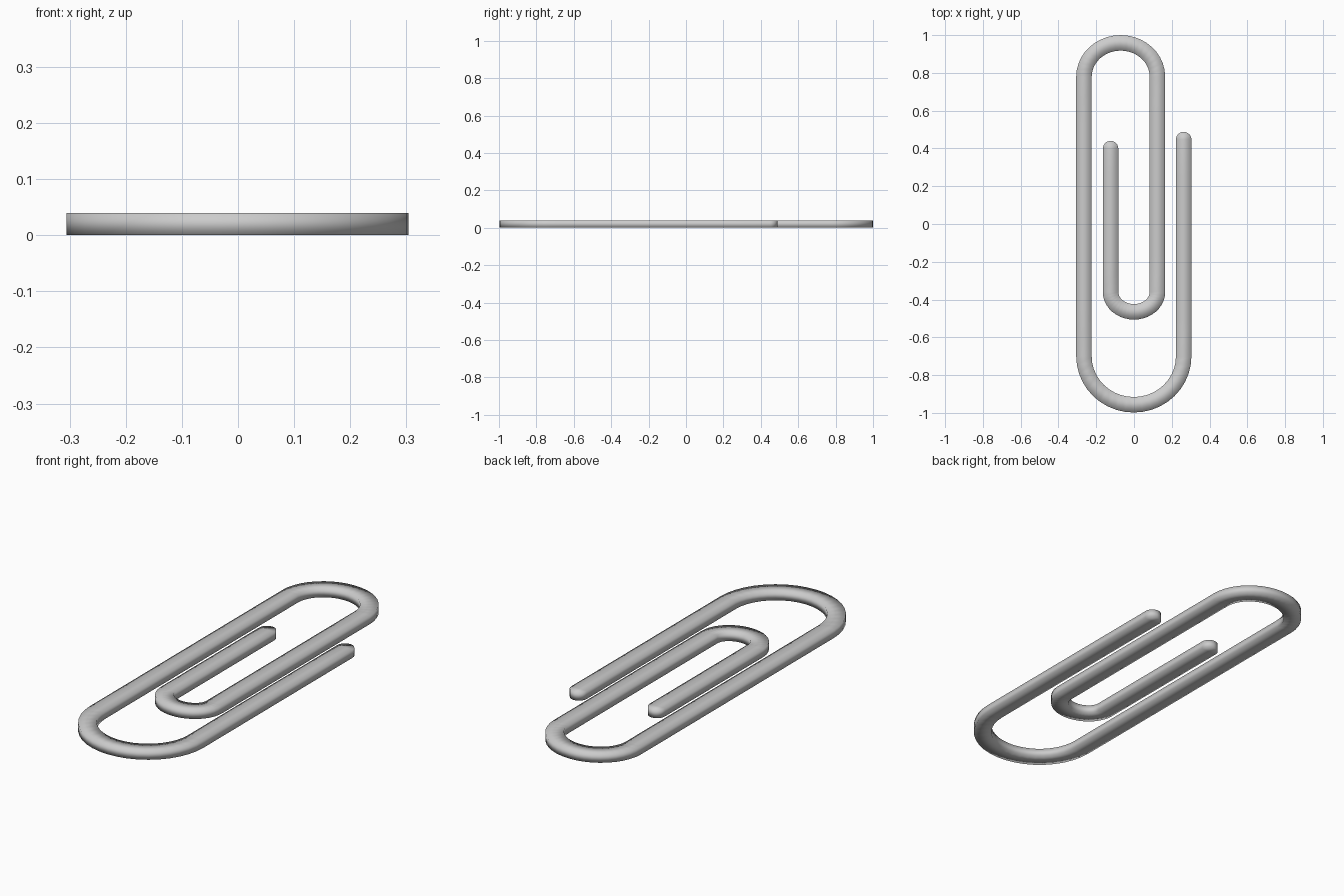
import bpy, bmesh
from math import sin, cos, pi, sqrt
from mathutils import Vector

if "Cube" in bpy.data.objects:
    bpy.data.objects.remove(bpy.data.objects["Cube"])

W, H = 0.041, 0.04   # half width and thickness of the wire


def bend(cx, cy, rx, ry, a0, a1, n=20):
    """Half-ellipse bend of the centre line."""
    return [(cx + rx * cos(a0 + (a1 - a0) * i / n),
             cy + ry * sin(a0 + (a1 - a0) * i / n), W) for i in range(n + 1)]


def tip(x, y, n=6):
    """Rounded free end, from the very tip down to full width."""
    return [(x, y - W + W * cos(a), W * sin(a))
            for a in [pi / 2 * (i + 0.3) / (n + 0.3) for i in range(n + 1)]]


def straight(x, y0, y1, n=6):
    return [(x, y0 + (y1 - y0) * i / n, W) for i in range(1, n)]


# Centre line with half widths: inner tip, three bends, outer tip
path = tip(-0.124, 0.44)
path += straight(-0.124, 0.40, -0.36)
path += bend(0, -0.36, 0.124, 0.105, pi, 2 * pi)
path += straight(0.124, -0.36, 0.78)
path += bend(-0.0705, 0.78, 0.1945, 0.179, 0, pi)
path += straight(-0.265, 0.78, -0.70)
path += bend(-0.001, -0.70, 0.264, 0.257, pi, 2 * pi)
path += straight(0.263, -0.70, 0.447)
path += tip(0.263, 0.488)[::-1]

# Sweep a flat rectangular section along the centre line
bm = bmesh.new()
rings = []
for i, (x, y, w) in enumerate(path):
    a, b = path[max(i - 1, 0)], path[min(i + 1, len(path) - 1)]
    t = Vector((b[0] - a[0], b[1] - a[1])).normalized()
    n = Vector((-t.y, t.x)) * w
    rings.append([bm.verts.new((x + s * n.x, y + s * n.y, z))
                  for s, z in ((1, 0), (1, H), (-1, H), (-1, 0))])
for r, q in zip(rings, rings[1:]):
    for k in range(4):
        j = (k + 1) % 4
        bm.faces.new((r[k], r[j], q[j], q[k]))
bm.faces.new(rings[0])
bm.faces.new(rings[-1])
bmesh.ops.recalc_face_normals(bm, faces=bm.faces)
for f in bm.faces:
    f.smooth = True

mesh = bpy.data.meshes.new("paper_clip_wire")
bm.to_mesh(mesh)
bm.free()
clip = bpy.data.objects.new("paper_clip_wire", mesh)
bpy.context.collection.objects.link(clip)
